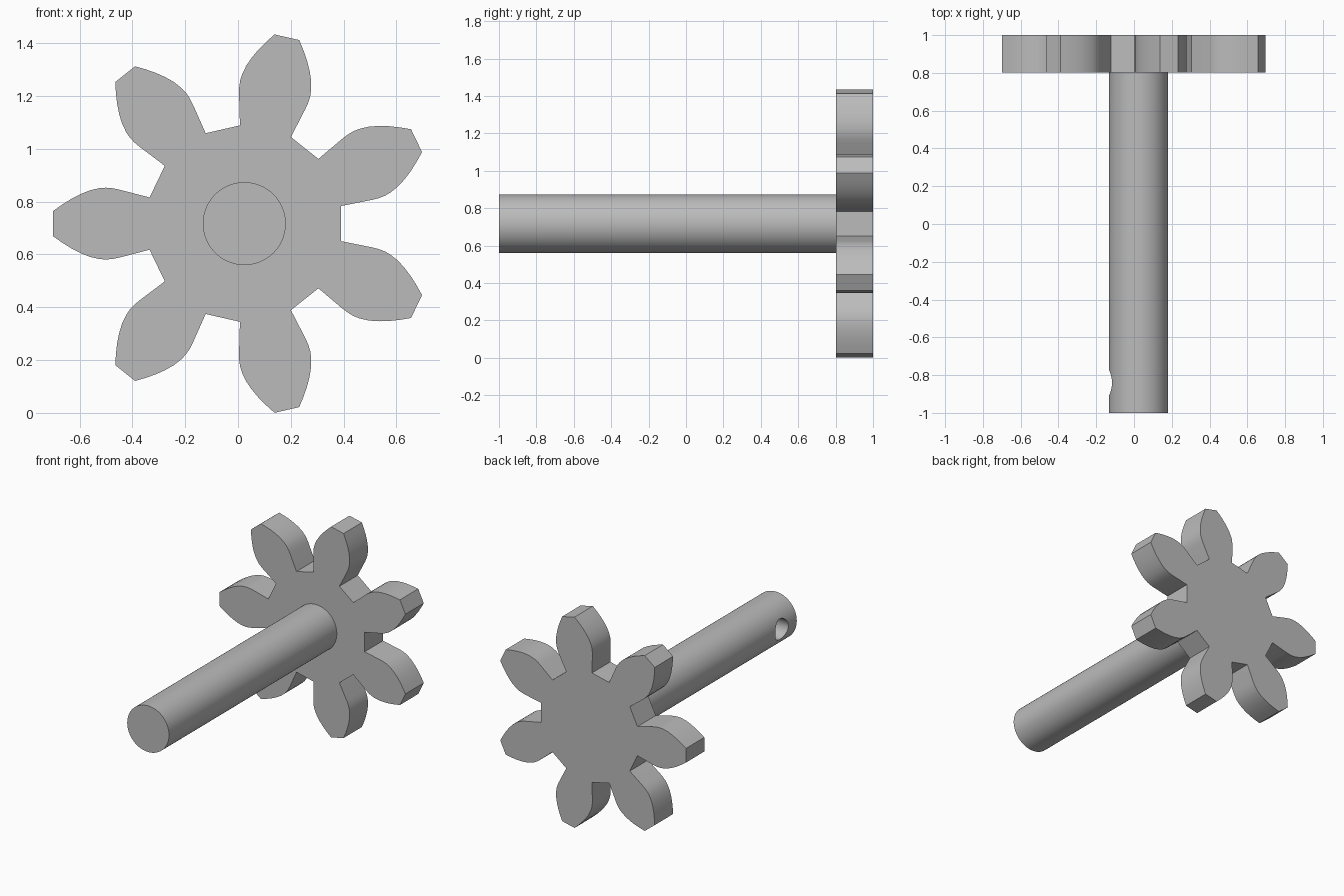
import bpy, bmesh, math
from math import sin, cos, pi

cube = bpy.data.objects.get("Cube")
if cube:
    bpy.data.objects.remove(cube, do_unlink=True)

CX, CZ = 0.024, 0.717      # axis of the shaft and gear
TEETH = 7
GEAR_FRONT, GEAR_BACK = 0.803, 1.0
SHAFT_R, HOLE_R = 0.157, 0.07

grey = bpy.data.materials.new("plain grey")
grey.use_nodes = True
grey.diffuse_color = (0.5, 0.5, 0.5, 1)
grey.node_tree.nodes["Principled BSDF"].inputs["Base Color"].default_value = (0.5, 0.5, 0.5, 1)


def finish(obj):
    obj.data.materials.clear()
    obj.data.materials.append(grey)
    bpy.ops.object.select_all(action="DESELECT")
    obj.select_set(True)
    bpy.context.view_layer.objects.active = obj
    bpy.ops.object.shade_smooth_by_angle(angle=math.radians(30))


def cylinder(name, radius, depth, location, rotation, sides):
    bpy.ops.mesh.primitive_cylinder_add(vertices=sides, radius=radius, depth=depth,
                                        location=location, rotation=rotation)
    obj = bpy.context.object
    obj.name = name
    return obj


# Gear: one tooth flank (radial distance, half width), mirrored and repeated
flank = [(0.359, 0.099), (0.475, 0.129), (0.5, 0.134), (0.525, 0.136), (0.55, 0.134),
         (0.585, 0.126), (0.62, 0.112), (0.655, 0.094), (0.69, 0.072), (0.724, 0.048)]
tooth = [(r, -w) for r, w in flank] + [(r, w) for r, w in reversed(flank)]
bm = bmesh.new()
outline = []
for i in range(TEETH):
    a = pi + i * 2 * pi / TEETH
    for r, w in tooth:
        outline.append(bm.verts.new((CX + r * cos(a) - w * sin(a), GEAR_FRONT,
                                     CZ + r * sin(a) + w * cos(a))))
face = bm.faces.new(outline)
back = bmesh.ops.extrude_face_region(bm, geom=[face])["geom"]
bmesh.ops.translate(bm, vec=(0, GEAR_BACK - GEAR_FRONT, 0),
                    verts=[g for g in back if isinstance(g, bmesh.types.BMVert)])
bmesh.ops.recalc_face_normals(bm, faces=bm.faces)
mesh = bpy.data.meshes.new("gear")
bm.to_mesh(mesh)
bm.free()
gear = bpy.data.objects.new("gear", mesh)
bpy.context.collection.objects.link(gear)
finish(gear)

# Shaft, sunk a little into the gear
shaft_end = GEAR_FRONT + 0.02
shaft = cylinder("shaft", SHAFT_R, shaft_end + 1, (CX, (shaft_end - 1) / 2, CZ),
                 (pi / 2, 0, 0), 96)

# Blind pin hole in the side of the shaft, down to its axis
cutter = cylinder("pin_hole_cutter", HOLE_R, 0.3, (CX - 0.15, -0.84, CZ), (0, pi / 2, 0), 48)
cutter.hide_render = True
cut = shaft.modifiers.new("pin hole", "BOOLEAN")
cut.operation = "DIFFERENCE"
cut.solver = "EXACT"
cut.object = cutter
bpy.ops.object.select_all(action="DESELECT")
shaft.select_set(True)
bpy.context.view_layer.objects.active = shaft
bpy.ops.object.modifier_apply(modifier=cut.name)
bpy.data.objects.remove(cutter, do_unlink=True)
finish(shaft)
